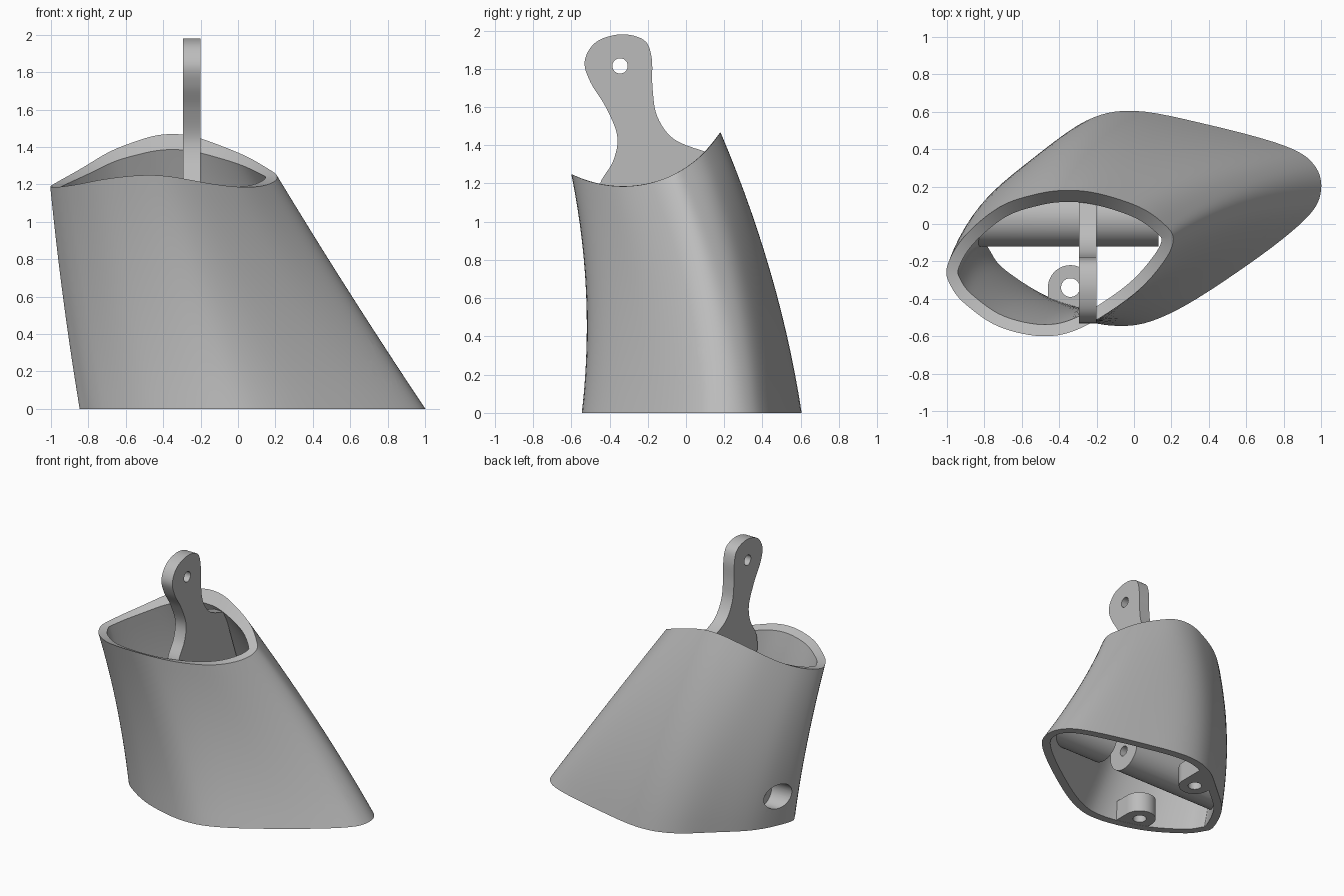
import bpy
import bmesh
from math import radians, sqrt
from mathutils import Matrix, Vector

cube = bpy.data.objects.get("Cube")
if cube:
    bpy.data.objects.remove(cube)

grey = bpy.data.materials.new("plain grey")
grey.use_nodes = True
GREY = (0.5, 0.5, 0.5, 1)
grey.diffuse_color = GREY
grey.node_tree.nodes["Principled BSDF"].inputs["Base Color"].default_value = GREY

# Matching outlines, running from the +x tip by the back, left and front
TOP = [(.21, -.08), (.16, 0), (.03, .09), (-.18, .16),
       (-.35, .18), (-.52, .16), (-.72, .09), (-.91, -.07),
       (-1, -.23), (-.98, -.33), (-.9, -.43), (-.72, -.55),
       (-.48, -.6), (-.27, -.55), (0, -.375), (.16, -.2)]
BASE = [(1, .18), (.96, .32), (.8, .42), (.4, .53),
        (0, .605), (-.26, .55), (-.5, .365), (-.72, .16),
        (-.84, -.08), (-.82, -.18), (-.72, -.3), (-.45, -.46),
        (-.09, -.545), (.2, -.475), (.62, -.21), (.92, .03)]
HANDLE = [(-.47, 1.08), (-.45, 1.2), (-.38, 1.32), (-.36, 1.45), (-.42, 1.6),
          (-.5, 1.73), (-.53, 1.84), (-.47, 1.94), (-.34, 1.98), (-.22, 1.95),
          (-.18, 1.86), (-.175, 1.7), (-.15, 1.55), (-.06, 1.43), (.12, 1.36)]
BLADE_ROOT = [(.27, .95), (.28, .6), (.17, .3), (-.1, .3), (-.35, .75)]
AXIS_Y, AXIS_Z = .035, .245
LEVELS = 14


def spline(points, closed, steps=6):
    """Catmull-Rom curve through the points."""
    pts = [Vector(p) for p in points]
    n = len(pts)
    get = (lambda i: pts[i % n]) if closed else (lambda i: pts[max(0, min(n - 1, i))])
    out = []
    for i in range(n if closed else n - 1):
        a, b, c, d = (get(i + k) for k in (-1, 0, 1, 2))
        for s in range(steps):
            t = s / steps
            out.append(b + (c - a) * t / 2 + (a * 2 - b * 5 + c * 4 - d) * t * t / 2
                       + (b * 3 - a - c * 3 + d) * t ** 3 / 2)
    return out if closed else out + [pts[-1]]


def inset(ring, width):
    n = len(ring)
    out = []
    for i, p in enumerate(ring):
        tangent = (ring[(i + 1) % n] - ring[i - 1]).normalized()
        out.append(p + Vector((-tangent.y, tangent.x)) * width)
    return out


def rim_height(y):
    """Scooped rim: a cylinder lying along x."""
    return 1.785 - sqrt(.36 - (y + .33) ** 2)


def finish(bm, name):
    bmesh.ops.recalc_face_normals(bm, faces=bm.faces)
    mesh = bpy.data.meshes.new(name)
    bm.to_mesh(mesh)
    bm.free()
    mesh.materials.append(grey)
    obj = bpy.data.objects.new(name, mesh)
    bpy.context.collection.objects.link(obj)
    return obj


def loft(bm, width):
    """Side wall of the body, inset by the given width; returns its rings."""
    low, high = (inset(spline(r, True), width) for r in (BASE, TOP))
    rings = []
    for k in range(LEVELS + 1):
        t = k / LEVELS
        bulge = Vector((-.01, .05)) * 4 * t * (1 - t)
        ring = []
        for a, b in zip(low, high):
            p = a.lerp(b, t) + bulge
            ring.append(bm.verts.new((p.x, p.y, t * rim_height(b.y))))
        rings.append(ring)
    for a, b in zip(rings, rings[1:]):
        bridge(bm, a, b)
    return rings


def bridge(bm, a, b):
    for i in range(len(a)):
        bm.faces.new((a[i - 1], a[i], b[i], b[i - 1]))


def cylinder(name, radius, start, end, axis="X", y=AXIS_Y, x=0):
    bm = bmesh.new()
    bmesh.ops.create_cone(bm, cap_ends=True, segments=48, radius1=radius,
                          radius2=radius, depth=end - start)
    mid = (start + end) / 2
    if axis == "X":
        place = Matrix.Translation((mid, y, AXIS_Z)) @ Matrix.Rotation(radians(90), 4, "Y")
    else:
        place = Matrix.Translation((x, y, mid))
    bm.transform(place)
    return finish(bm, name)


def box(name, low, high):
    bm = bmesh.new()
    low, high = Vector(low), Vector(high)
    bmesh.ops.create_cube(bm, size=1)
    bm.transform(Matrix.Translation((low + high) / 2) @ Matrix.Diagonal((*(high - low), 1)))
    return finish(bm, name)


def extrude_profile(name, profile, x0, x1):
    bm = bmesh.new()
    a, b = ([bm.verts.new((x, p[0], p[1])) for p in profile] for x in (x0, x1))
    bridge(bm, a, b)
    bm.faces.new(a)
    bm.faces.new(b)
    return finish(bm, name)


def boolean(obj, tool, operation):
    tool.hide_render = True
    mod = obj.modifiers.new("cut", "BOOLEAN")
    mod.operation, mod.object, mod.solver = operation, tool, "EXACT"
    bpy.context.view_layer.objects.active = obj
    bpy.ops.object.modifier_apply(modifier=mod.name)


# Hollow body
bm = bmesh.new()
outer, inner = loft(bm, 0), loft(bm, .062)
for level in (0, -1):
    bridge(bm, outer[level], inner[level])
body = finish(bm, "body_shell")

# Helper solid that trims inner parts within the wall thickness
bm = bmesh.new()
rings = loft(bm, .03)
centre = [bm.verts.new((x, y, z)) for x, y, z in ((0, 0, 0), (-.4, -.2, 1.2))]
for ring, hub in zip((rings[0], rings[-1]), centre):
    for i in range(len(ring)):
        bm.faces.new((ring[i - 1], ring[i], hub))
trim = finish(bm, "trim_helper")

# Pivot tubes, counterbored from both ends
tubes = [cylinder("left_tube", .155, .32, 1.1), cylinder("right_tube", .155, -1.1, .13)]
bores = [cylinder("bore_helper", .1, .715, 1.3), cylinder("bore_helper", .1, -1.3, -.7)]
pin_hole = cylinder("pin_helper", .04, -1.4, 1.4)
helpers = [trim, pin_hole, *bores]
for tube, bore in zip(tubes, bores):
    boolean(tube, trim, "INTERSECT")
    boolean(tube, bore, "DIFFERENCE")
    boolean(tube, pin_hole, "DIFFERENCE")
    boolean(body, bore, "DIFFERENCE")

# Mounting lugs against the front and back walls
lugs = []
for name, y, wall in (("front_lug", -.34, -.7), ("back_lug", .3, .7)):
    lug = cylinder(name, .12, .001, .16, "Z", y, -.34)
    web = box("web_helper", (-.46, min(y, wall), .001), (-.22, max(y, wall), .16))
    hole = cylinder("screw_helper", .05, -.2, .5, "Z", y, -.34)
    boolean(lug, web, "UNION")
    boolean(lug, trim, "INTERSECT")
    boolean(lug, hole, "DIFFERENCE")
    lugs.append(lug)
    helpers += [web, hole]

# Lever blade with a cord hole in its handle
profile = spline(HANDLE, False) + [Vector(p) for p in BLADE_ROOT]
lever = extrude_profile("lever_blade", profile, -.295, -.2)
cord = cylinder("cord_helper", .04, -.6, .2, "X", -.345)
cord.data.transform(Matrix.Translation((0, 0, 1.815 - AXIS_Z)))
boolean(lever, cord, "DIFFERENCE")
helpers.append(cord)

for helper in helpers:
    bpy.data.objects.remove(helper)

# Smooth shading with crisp edges
bpy.ops.object.select_all(action="DESELECT")
for obj in [body, lever, *tubes, *lugs]:
    obj.select_set(True)
    bpy.context.view_layer.objects.active = obj
bpy.ops.object.shade_smooth_by_angle(angle=radians(35))
